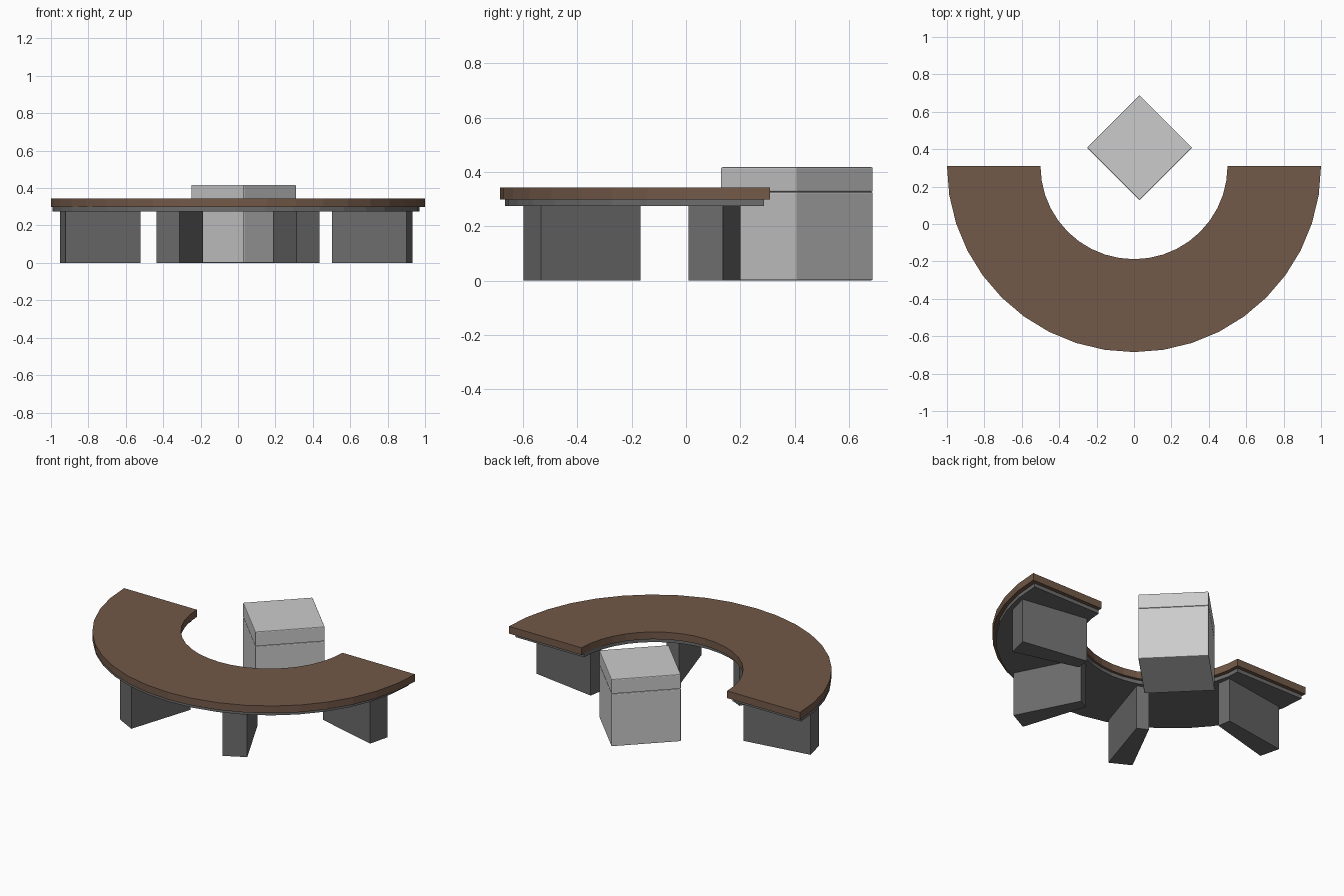
import bpy, bmesh
from math import sin, cos, pi

if "Cube" in bpy.data.objects:
    bpy.data.objects.remove(bpy.data.objects["Cube"])

def material(name, rgb):
    m = bpy.data.materials.new(name)
    m.diffuse_color = (*rgb, 1)
    m.use_nodes = True
    m.node_tree.nodes["Principled BSDF"].inputs["Base Color"].default_value = m.diffuse_color
    return m

wood = material("brown_wood", (0.17, 0.10, 0.065))
dark = material("dark_grey", (0.15, 0.15, 0.15))

def finish(name, bm, mat=None):
    bmesh.ops.recalc_face_normals(bm, faces=bm.faces)
    me = bpy.data.meshes.new(name)
    bm.to_mesh(me)
    bm.free()
    ob = bpy.data.objects.new(name, me)
    bpy.context.collection.objects.link(ob)
    if mat:
        me.materials.append(mat)
    return ob

def prism(bm, pts, z0, z1):
    lo = [bm.verts.new((x, y, z0)) for x, y in pts]
    hi = [bm.verts.new((x, y, z1)) for x, y in pts]
    bm.faces.new(lo)
    bm.faces.new(hi)
    n = len(pts)
    for i in range(n):
        j = (i + 1) % n
        bm.faces.new((lo[i], lo[j], hi[j], hi[i]))

def half_ring(name, cx, cy, outer, inner, z0, z1, mat, n=20):
    bm = bmesh.new()
    rings = []
    for i in range(n + 1):
        a = pi + pi * i / n
        rings.append([bm.verts.new((cx + r[0] * cos(a), cy + r[1] * sin(a), z))
                      for r, z in ((outer, z0), (outer, z1), (inner, z1), (inner, z0))])
    for a, b in zip(rings, rings[1:]):
        for k in range(4):
            l = (k + 1) % 4
            bm.faces.new((a[k], a[l], b[l], b[k]))
    bm.faces.new(rings[0])
    bm.faces.new(rings[-1])
    return finish(name, bm, mat)

# Half-round top and the recessed layer beneath it
half_ring("desk_top", 0, 0.31, (1, 0.995), (0.5, 0.498), 0.298, 0.343, wood)
half_ring("under_frame", -0.01, 0.287, (0.981, 0.954), (0.51, 0.49), 0.275, 0.298, dark)

# Four radial wedge legs
inner_leg = [(0.437, -0.534), (0.314, -0.599), (0.186, -0.199), (0.25, -0.168)]
outer_leg = [(0.942, 0.136), (0.911, 0.01), (0.512, 0.118), (0.525, 0.20)]
for name, pts, shift in (("middle_leg", inner_leg, 0), ("end_leg", outer_leg, -0.01)):
    for side, s in (("left", -1), ("right", 1)):
        bm = bmesh.new()
        prism(bm, [(s * x + shift, y) for x, y in pts], 0, 0.28)
        finish(f"{side}_{name}", bm, dark)

# Square stool turned 45 degrees, with a slim cushion
d = 0.281
diamond = [(0.03 + d, 0.408), (0.03, 0.408 + d), (0.03 - d, 0.408), (0.03, 0.408 - d)]
for name, z0, z1 in (("stool_body", 0, 0.326), ("stool_cushion", 0.326, 0.417)):
    bm = bmesh.new()
    prism(bm, diamond, z0, z1)
    ob = finish(name, bm)
    bev = ob.modifiers.new("soft_edges", 'BEVEL')
    bev.width = 0.005
    bev.segments = 2
